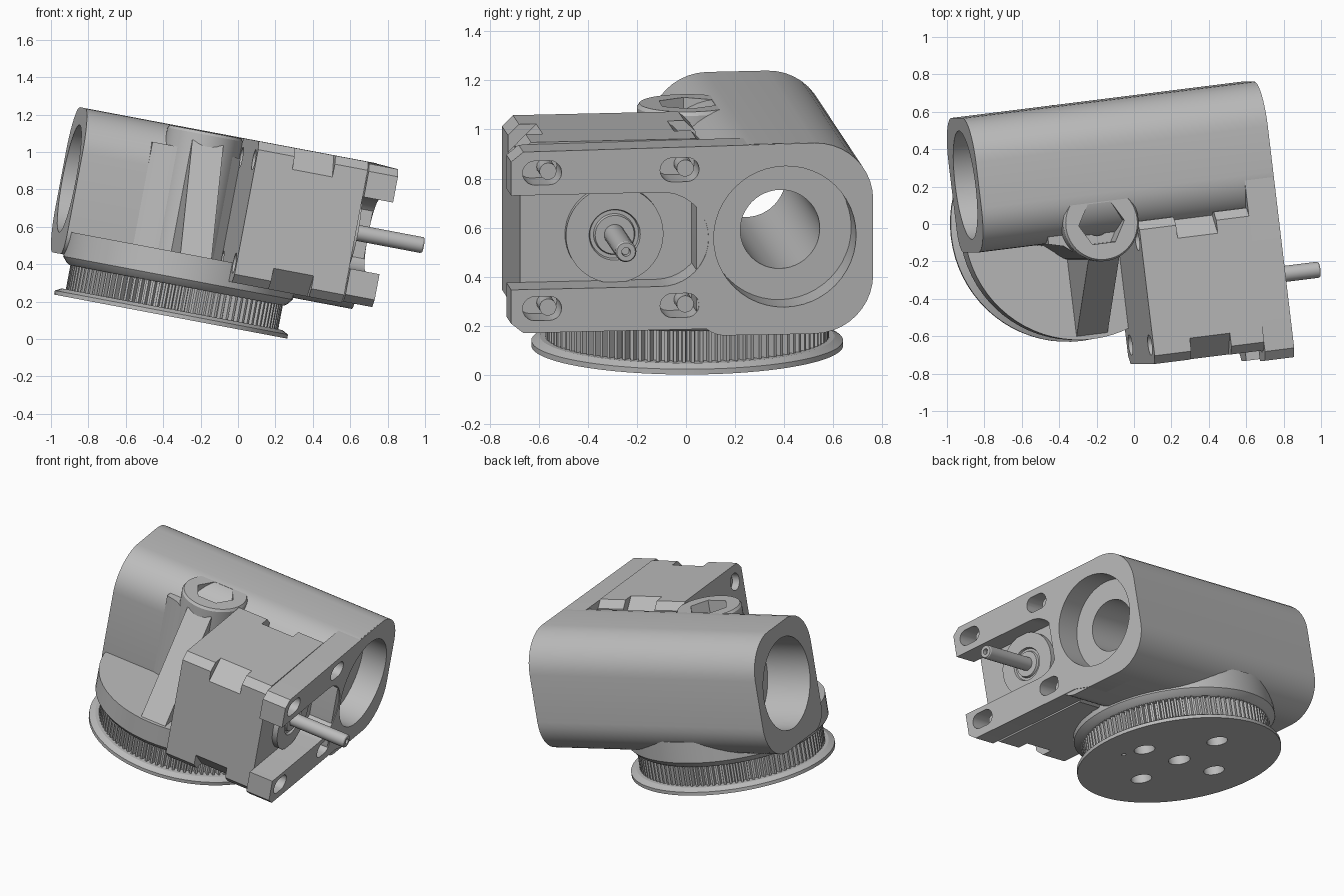
import bpy, bmesh
from math import sin, cos, pi, radians
from mathutils import Matrix, Vector

if "Cube" in bpy.data.objects:
    bpy.data.objects.remove(bpy.data.objects["Cube"])

# The assembly is built upright around the pulley axis, then tilted as a whole
POSE = (Matrix.Translation((-0.36, 0.005, 0.12))
        @ Matrix.Rotation(radians(10.7), 4, 'Y') @ Matrix.Rotation(radians(7), 4, 'Z'))

grey = bpy.data.materials.new("plain grey")
grey.use_nodes = True
grey.diffuse_color = (0.5, 0.5, 0.5, 1)
grey.node_tree.nodes["Principled BSDF"].inputs["Base Color"].default_value = (0.5, 0.5, 0.5, 1)


def arc(cx, cy, r, start, end, n=10):
    return [(cx + r * cos(radians(start + (end - start) * i / n)),
             cy + r * sin(radians(start + (end - start) * i / n))) for i in range(n + 1)]


def circle(r, cx=0, cy=0, n=48):
    return arc(cx, cy, r, 0, 360, n)[:-1]


def loft(name, rings, axis):
    """Solid through (outline, height) rings; axis 'X' puts outlines in the y-z plane."""
    bm = bmesh.new()
    loops = []
    for outline, h in rings:
        loops.append([bm.verts.new((h, u, v) if axis == 'X' else (u, v, h)) for u, v in outline])
    n = len(loops[0])
    for low, high in zip(loops, loops[1:]):
        for i in range(n):
            j = (i + 1) % n
            bm.faces.new((low[i], low[j], high[j], high[i]))
    bm.faces.new(loops[0][::-1])
    bm.faces.new(loops[-1])
    bmesh.ops.recalc_face_normals(bm, faces=bm.faces)
    mesh = bpy.data.meshes.new(name)
    bm.to_mesh(mesh)
    bm.free()
    mesh.materials.append(grey)
    obj = bpy.data.objects.new(name, mesh)
    bpy.context.collection.objects.link(obj)
    obj.matrix_world = POSE
    return obj


def prism(name, outline, lo, hi, axis):
    return loft(name, [(outline, lo), (outline, hi)], axis)


def lathe(name, profile, axis, cx=0, cy=0, n=48):
    return loft(name, [(circle(r, cx, cy, n), h) for r, h in profile], axis)


def cut(obj, cutters):
    for cutter in cutters:
        cutter.hide_render = True
        mod = obj.modifiers.new("cut", 'BOOLEAN')
        mod.operation, mod.solver, mod.object = 'DIFFERENCE', 'EXACT', cutter
    bpy.context.view_layer.update()
    graph = bpy.context.evaluated_depsgraph_get()
    mesh = bpy.data.meshes.new_from_object(obj.evaluated_get(graph))
    obj.modifiers.clear()
    obj.data = mesh


def discard(cutters):
    for cutter in cutters:
        bpy.data.objects.remove(cutter)


# Key dimensions
LEFT, RIGHT = -0.64, 0.96          # housing ends
BORE_Y, MID_Z = 0.283, 0.625       # housing bore axis
MOTOR_Y, BOLT = -0.40, 0.2815      # motor axis and half bolt spacing
BACK, FRONT, TOP, BOTTOM = 0.645, -0.08, 1.01, 0.22
R = 0.24

# Housing tube and motor plate
back_side = (arc(BACK - R, BOTTOM + R, R, -90, 0) + arc(BACK - R, TOP - R, R, 0, 90))
tube_outline = (back_side + arc(FRONT + R, TOP - R, R, 90, 180)
                + arc(FRONT + 0.12, BOTTOM + 0.12, 0.12, 180, 270))
housing = prism("bearing_housing", tube_outline, LEFT, RIGHT - 0.005, 'X')

plate_outline = (back_side + [(-0.79, 1.0), (-0.84, 0.96), (-0.84, 0.82)]
                 + arc(-0.225, MID_Z, 0.195, 90, -90, 20)
                 + [(-0.84, 0.43), (-0.84, 0.29), (-0.79, 0.25), (0.05, 0.25), (0.16, 0.22)])
plate = prism("motor_plate", plate_outline, 0.80, RIGHT, 'X')

# Round base over the pulley and the boss on its axis
base = lathe("round_base", [(0.585, 0.17), (0.60, 0.18), (0.625, 0.21), (0.625, 0.345)], 'Z', n=72)
boss = lathe("screw_boss", [(0.205, 0.3), (0.205, 0.99), (0.195, 1.005)], 'Z')
fairing = prism("boss_fairing", [(-0.28, 0), (-0.28, -0.08), (-0.2, -0.1), (-0.1, -0.178),
                                 (0.1, -0.178), (0.2, -0.1), (0.2, 0)], 0.3, 0.9, 'Z')
rib = prism("front_rib", [(-0.1, 0.3), (-0.6, 0.3), (-0.6, 0.345), (-0.19, 0.95), (-0.1, 0.95)],
            -0.085, 0.085, 'X')

# Toothed pulley with a lower flange
TEETH = 100
teeth = []
for i in range(TEETH):
    for r, step in ((0.548, 0.0), (0.548, 0.35), (0.578, 0.5), (0.578, 0.85)):
        t = 2 * pi * (i + step) / TEETH
        teeth.append((r * cos(t), r * sin(t)))
pulley = prism("pulley_teeth", teeth, 0.02, 0.19, 'Z')
flange = lathe("pulley_flange", [(0.635, 0), (0.635, 0.022), (0.60, 0.04)], 'Z', n=72)

# Bearing seats and through bore
bores = [lathe("bore", [(0.163, -1), (0.163, 1.5)], 'X', BORE_Y, MID_Z),
         lathe("right_seat", [(0.292, RIGHT - 0.165), (0.292, 1.5)], 'X', BORE_Y, MID_Z),
         lathe("left_seat", [(0.292, -1), (0.292, LEFT + 0.3)], 'X', BORE_Y, MID_Z)]

# Screw hole with hexagonal socket, and pulley mounting holes
centre_hole = lathe("centre_hole", [(0.068, -0.2), (0.068, 1.2)], 'Z')
socket = lathe("socket", [(0.125, 0.87), (0.125, 1.2)], 'Z', n=6)
holes = [lathe("hole", [(0.065, -0.1), (0.065, 0.13)], 'Z',
               0.32 * cos(k * pi / 2), 0.32 * sin(k * pi / 2), 24) for k in range(4)]
holes.append(lathe("pin_hole", [(0.014, -0.1), (0.014, 0.13)], 'Z', 0.38, -0.12, 12))

# Slots for the motor screws
slots = []
for y in (-0.713, -0.149):
    for z in (0.35, 0.912):
        outline = arc(y + 0.03, z, 0.05, -90, 90) + arc(y - 0.03, z, 0.05, 90, 270)
        slots.append(prism("slot", outline, 0.7, 1.1, 'X'))

cut(housing, bores)
cut(plate, bores + slots)
cut(base, bores + [centre_hole])
cut(boss, [centre_hole, socket])
cut(fairing, [centre_hole, socket])
cut(rib, [socket])
cut(pulley, holes + [centre_hole])
cut(flange, holes + [centre_hole])
discard(bores + slots + holes + [centre_hole, socket])


# Motor body: square with bevelled corners, deeper bevels in the middle
def bevelled(half, bevel):
    pts = []
    for sy, sz in ((1, 1), (-1, 1), (-1, -1), (1, -1)):
        pair = [(half * sy, (half - bevel) * sz), ((half - bevel) * sy, half * sz)]
        pts += pair if sy * sz > 0 else pair[::-1]
    return [(MOTOR_Y + y, MID_Z + z) for y, z in pts]


full, notched = bevelled(0.384, 0.045), bevelled(0.384, 0.115)
motor = loft("motor_body", [(full, 0.20), (full, 0.40), (notched, 0.4005), (notched, 0.62),
                            (full, 0.6205), (full, 0.80)], 'X')
corners = [(MOTOR_Y + sy * BOLT, MID_Z + sz * BOLT) for sy in (-1, 1) for sz in (-1, 1)]
pockets = [lathe("pocket", [(0.055, 0.1), (0.055, 0.25)], 'X', y, z, 24) for y, z in corners]
cut(motor, pockets)
discard(pockets)
for y, z in corners:
    lathe("rear_screw", [(0.04, 0.24), (0.04, 0.26)], 'X', y, z, 16)
    lathe("mounting_screw", [(0.035, 0.79), (0.035, 0.90)], 'X', y, z, 16)

# Motor pilot, bearing and shaft
lathe("motor_pilot", [(0.2, 0.79), (0.2, 0.835), (0.105, 0.835), (0.1, 0.82), (0.085, 0.82),
                      (0.08, 0.835), (0.06, 0.835)], 'X', MOTOR_Y, MID_Z)
lathe("motor_shaft", [(0.043, 0.80), (0.043, 1.208), (0.038, 1.216), (0.018, 1.216),
                      (0.016, 1.19)], 'X', MOTOR_Y, MID_Z, 24)

# Smooth the round surfaces and keep the edges sharp
bpy.ops.object.select_all(action='DESELECT')
for obj in bpy.context.collection.objects:
    if obj.type == 'MESH' and grey.name in obj.data.materials:
        obj.select_set(True)
        bpy.context.view_layer.objects.active = obj
bpy.ops.object.shade_smooth_by_angle(angle=radians(25))
